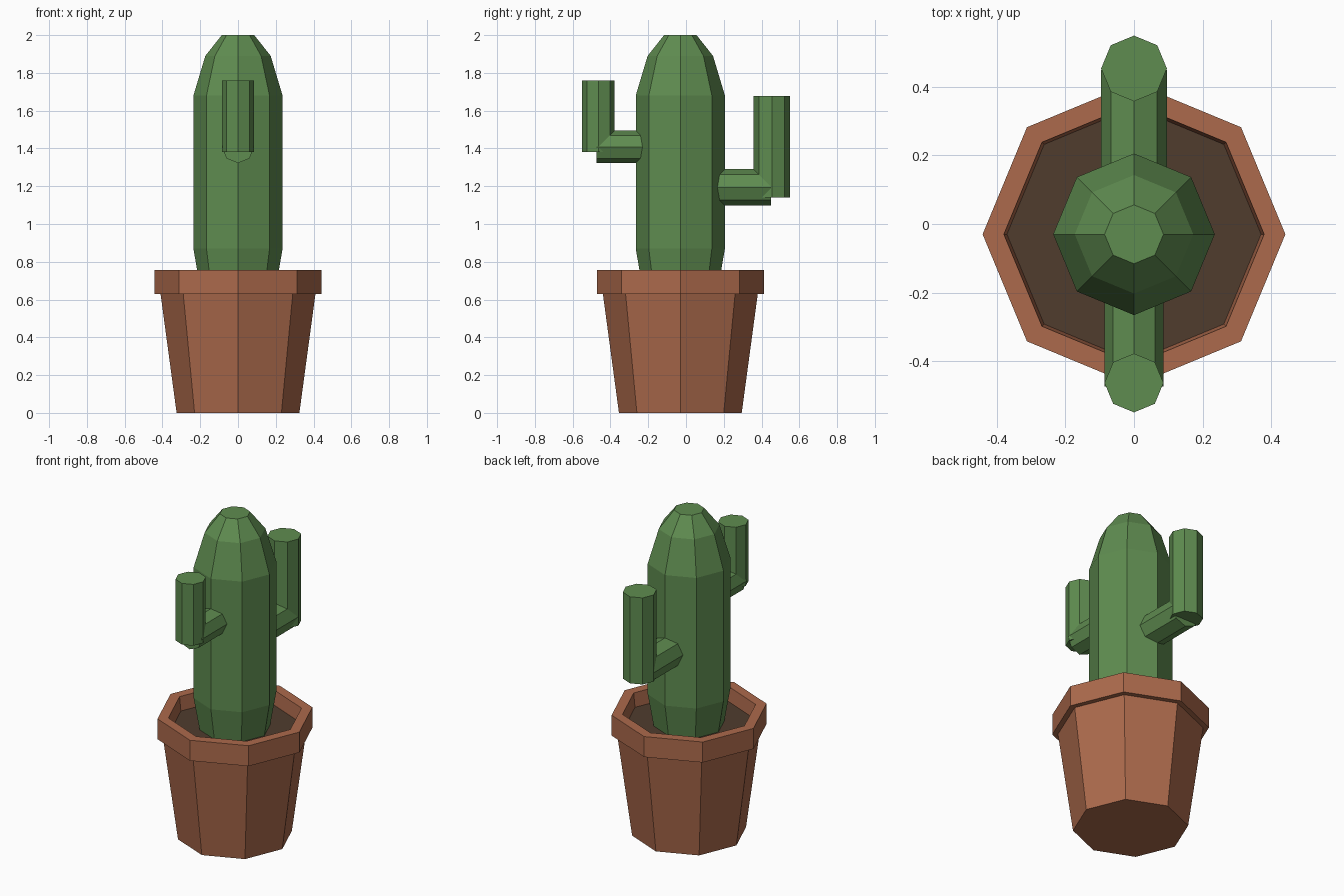
import bpy, bmesh
from math import cos, sin, tau, pi
from mathutils import Matrix

cube = bpy.data.objects.get("Cube")
if cube:
    bpy.data.objects.remove(cube, do_unlink=True)

SIDES = 8
CENTRE_Y = -0.03


def material(name, rgb):
    mat = bpy.data.materials.new(name)
    mat.use_nodes = True
    colour = (*rgb, 1)
    mat.diffuse_color = colour
    mat.node_tree.nodes["Principled BSDF"].inputs["Base Color"].default_value = colour
    return mat


green = material("cactus green", (0.114, 0.262, 0.080))
clay = material("terracotta", (0.413, 0.144, 0.072))
earth = material("dark soil", (0.080, 0.045, 0.027))


def turned(name, profile, mat, place):
    """Flat-faced octagonal solid from (radius, height) rings, capped at both ends."""
    bm = bmesh.new()
    rings = [[bm.verts.new((r * cos(tau * i / SIDES), r * sin(tau * i / SIDES), z))
              for i in range(SIDES)] for r, z in profile]
    for low, high in zip(rings, rings[1:]):
        for i in range(SIDES):
            j = (i + 1) % SIDES
            bm.faces.new((low[i], low[j], high[j], high[i]))
    bm.faces.new(rings[0][::-1])
    bm.faces.new(rings[-1])
    bm.transform(place)
    mesh = bpy.data.meshes.new(name)
    bm.to_mesh(mesh)
    bm.free()
    mesh.materials.append(mat)
    obj = bpy.data.objects.new(name, mesh)
    bpy.context.collection.objects.link(obj)
    return obj


middle = Matrix.Translation((0, CENTRE_Y, 0))

# Pot with overhanging rim and a recessed inside
turned("pot", [(0.325, 0), (0.41, 0.63), (0.442, 0.63), (0.442, 0.757),
               (0.38, 0.757), (0.37, 0.66)], clay, middle)

# Soil surface
turned("soil", [(0.368, 0.655), (0.371, 0.67)], earth, middle)

# Main stem
turned("stem", [(0.2, 0.66), (0.236, 0.87), (0.236, 1.68),
                (0.173, 1.89), (0.086, 2.0)], green, middle)


def arm(name, side, radius, reach, height, upright_y, bottom, top):
    """Horizontal branch out of the stem, with an upright at its end."""
    along = Matrix.Translation((0, CENTRE_Y, height)) @ Matrix.Rotation(-side * pi / 2, 4, "X")
    turned(name + "_branch", [(radius, 0.1), (radius, reach)], green, along)
    turned(name + "_upright", [(radius, bottom), (radius, top)], green,
           Matrix.Translation((0, upright_y, 0)))


arm("front_arm", -1, 0.086, 0.445, 1.408, -0.464, 1.38, 1.76)
arm("back_arm", 1, 0.096, 0.48, 1.194, 0.454, 1.14, 1.677)
